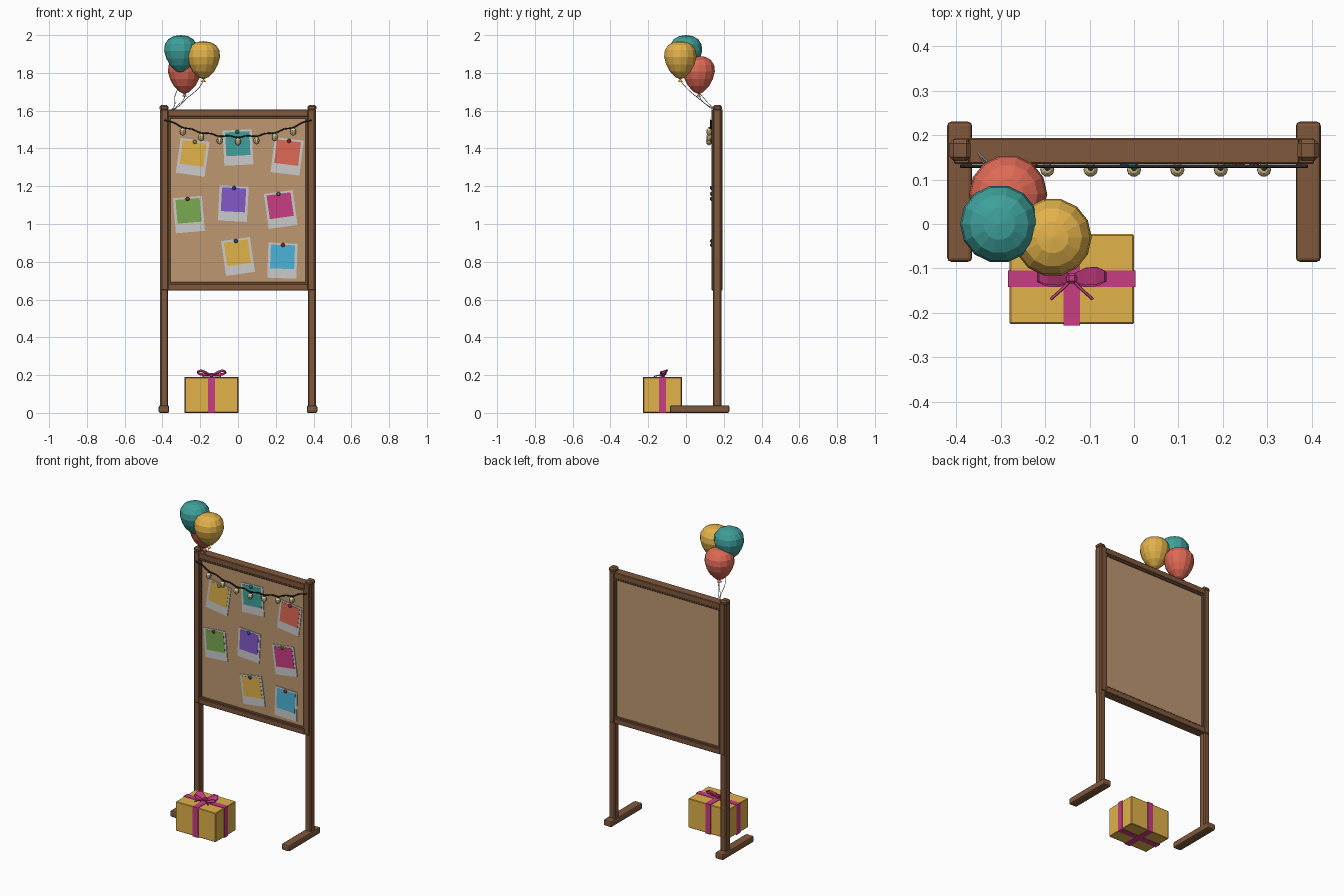
import bpy, bmesh, math
from mathutils import Vector

if "Cube" in bpy.data.objects:
    bpy.data.objects.remove(bpy.data.objects["Cube"])

def mat(name, r, g, b):
    m = bpy.data.materials.new(name)
    lin = [((c / 255 + 0.055) / 1.055) ** 2.4 for c in (r, g, b)]
    m.diffuse_color = (*lin, 1)
    m.use_nodes = True
    m.node_tree.nodes["Principled BSDF"].inputs["Base Color"].default_value = m.diffuse_color
    return m

WOOD = mat("wood", 128, 88, 60)
CORK = mat("cork", 190, 152, 114)
WHITE = mat("white", 225, 225, 225)
BLACK = mat("wire_black", 40, 40, 42)
BULB = mat("warm_glass", 225, 205, 150)
GOLD = mat("gold", 226, 178, 74)
TEAL = mat("teal", 62, 160, 155)
CORAL = mat("coral", 222, 105, 85)
GREEN = mat("green", 120, 170, 80)
PURPLE = mat("purple", 130, 90, 200)
PINK = mat("pink", 200, 60, 130)
SKY = mat("sky", 75, 180, 215)
BLUE = mat("blue", 50, 110, 200)
RED = mat("red", 205, 60, 60)

def finish(name, bm, m):
    bmesh.ops.recalc_face_normals(bm, faces=bm.faces[:])
    me = bpy.data.meshes.new(name)
    bm.to_mesh(me)
    bm.free()
    ob = bpy.data.objects.new(name, me)
    bpy.context.collection.objects.link(ob)
    me.materials.append(m)
    return ob

def box(name, lo, hi, m, bevel=0, segs=1):
    lo, hi = Vector(lo), Vector(hi)
    bm = bmesh.new()
    bmesh.ops.create_cube(bm, size=1)
    bmesh.ops.scale(bm, vec=hi - lo, verts=bm.verts)
    if bevel:
        bmesh.ops.bevel(bm, geom=bm.edges[:], offset=bevel, segments=segs,
                        profile=0.5, affect='EDGES')
    ob = finish(name, bm, m)
    ob.location = (lo + hi) / 2
    return ob

def lathe(name, profile, loc, m, n=12):
    """Revolve (radius, z) points around z."""
    bm = bmesh.new()
    rings = [[bm.verts.new((r * math.cos(2 * math.pi * i / n), r * math.sin(2 * math.pi * i / n), z))
              for i in range(n)] for r, z in profile]
    for a, b in zip(rings, rings[1:]):
        for i in range(n):
            bm.faces.new((a[i], a[(i + 1) % n], b[(i + 1) % n], b[i]))
    bm.faces.new(rings[0])
    bm.faces.new(rings[-1])
    bmesh.ops.remove_doubles(bm, verts=bm.verts[:], dist=1e-5)
    ob = finish(name, bm, m)
    ob.location = loc
    return ob

def tube(name, pts, radius, m, res=1):
    cu = bpy.data.curves.new(name, 'CURVE')
    cu.dimensions = '3D'
    cu.bevel_depth = radius
    cu.bevel_resolution = res
    cu.use_fill_caps = True
    sp = cu.splines.new('POLY')
    sp.points.add(len(pts) - 1)
    for p, co in zip(sp.points, pts):
        p.co = (*co, 1)
    cu.materials.append(m)
    ob = bpy.data.objects.new(name, cu)
    bpy.context.collection.objects.link(ob)
    return ob

# Stand: posts, caps, feet, side trims
for s, side in ((-1, "left"), (1, "right")):
    def sbox(part, x0, x1, y0, y1, z0, z1, bev, segs=1):
        a, b = sorted((s * x0, s * x1))
        box(f"{side}_{part}", (a, y0, z0), (b, y1, z1), WOOD, bev, segs)
    sbox("post", 0.37, 0.412, 0.143, 0.187, 0.02, 1.61, 0.006)
    sbox("post_cap", 0.368, 0.415, 0.142, 0.19, 1.6, 1.63, 0.009)
    sbox("foot", 0.364, 0.42, -0.085, 0.23, 0.005 - 0.005, 0.04, 0.009, 2)
    sbox("frame_stile", 0.37, 0.405, 0.135, 0.193, 0.65, 1.607, 0.003)
    sbox("inner_trim", 0.358, 0.372, 0.139, 0.188, 0.68, 1.572, 0.003)

# Rails and their inner trims
for name, z0, z1 in (("top", 1.57, 1.607), ("bottom", 0.648, 0.682)):
    box(name + "_rail", (-0.372, 0.135, z0), (0.372, 0.193, z1), WOOD, 0.003)
box("top_inner_trim", (-0.37, 0.139, 1.558), (0.37, 0.188, 1.572), WOOD, 0.003)
box("bottom_inner_trim", (-0.37, 0.139, 0.68), (0.37, 0.188, 0.692), WOOD, 0.003)

# Cork panel
box("cork_panel", (-0.365, 0.15, 0.67), (0.365, 0.18, 1.58), CORK)

# Photos: x, z, counter-clockwise tilt, picture colour, pin colour
photos = [(-0.24, 1.353, -8, GOLD, GOLD), (0.0, 1.405, 3, TEAL, TEAL),
          (0.26, 1.358, -7, CORAL, RED), (-0.26, 1.05, 5, GREEN, RED),
          (-0.025, 1.108, -3, PURPLE, BLUE), (0.226, 1.077, 8, PINK, GREEN),
          (0.0, 0.828, 8, GOLD, BLUE), (0.235, 0.806, -2, SKY, RED)]
for i, (x, z, deg, col, pin_col) in enumerate(photos, 1):
    t = math.radians(deg)
    up = Vector((-math.sin(t), 0, math.cos(t)))
    c = Vector((x, 0.147, z))
    card = box(f"photo_card_{i}", (-0.077, -0.002, -0.093), (0.077, 0.002, 0.093), WHITE)
    pic = box(f"photo_picture_{i}", (-0.064, -0.001, -0.063), (0.064, 0.001, 0.063), col)
    pin = lathe(f"push_pin_{i}", [(0.004, 0), (0.004, 0.004), (0.011, 0.008), (0.011, 0.013), (0.006, 0.018)],
                c + up * 0.083 + Vector((0, -0.001, 0)), pin_col, 8)
    card.location, pic.location = c, c + up * 0.02 + Vector((0, -0.0025, 0))
    card.rotation_euler.y = pic.rotation_euler.y = -t
    pin.rotation_euler.x = math.pi / 2

# Light garland
def wire_z(x):
    return 1.462 + 0.093 * (x / 0.39) ** 2 + 0.004 * math.cos(x * 2 * math.pi / 0.0975 + math.pi)
tube("garland_wire", [(x, 0.13, wire_z(x)) for x in (-0.39 + 0.78 * i / 48 for i in range(49))], 0.004, BLACK)
for i in range(7):
    x = (i - 3) * 0.0975
    z = wire_z(x)
    lathe(f"bulb_socket_{i + 1}", [(0.007, -0.012), (0.007, 0.002)], (x, 0.126, z), BLACK, 8)
    prof = [(0.016 * math.sin(a) + 1e-7, 0.02 * math.cos(a)) for a in (math.pi * k / 6 for k in range(7))]
    lathe(f"bulb_{i + 1}", prof, (x, 0.122, z - 0.022), BULB, 10)

# Gift box and ribbons
box("gift_box", (-0.28, -0.225, 0.003), (0, -0.023, 0.188), GOLD, 0.003)
box("ribbon_lengthwise", (-0.1585, -0.228, 0), (-0.1215, -0.02, 0.191), PINK)
box("ribbon_crosswise", (-0.283, -0.142, 0.0005), (0.003, -0.105, 0.1905), PINK)

# Bow: leaf-shaped loops tilted up at the back, knot, tails
loop = [(0, 0), (0.03, 0.003), (0.06, 0.01), (0.078, 0.02), (0.074, 0.031), (0.055, 0.036), (0.03, 0.024), (0, 0.006)]
for s, side in ((-1, "left"), (1, "right")):
    bm = bmesh.new()
    rows = []
    for u, w in loop:
        h = 0.007 + 0.014 * math.sin(math.pi * min(u / 0.085, 1))
        rows.append([bm.verts.new((-0.14 + s * u, -0.122 + w * 0.15 + k * h, 0.196 + w * 0.8 + k * h * 0.3))
                     for k in (-1, 1)])
    for i, a in enumerate(rows):
        b = rows[(i + 1) % len(rows)]
        bm.faces.new((a[0], a[1], b[1], b[0]))
    ob = finish(f"bow_loop_{side}", bm, PINK)
    so = ob.modifiers.new("thickness", 'SOLIDIFY')
    so.thickness = 0.003
    tube(f"bow_tail_{side}", [(-0.14, -0.125, 0.202), (-0.14 + s * 0.022, -0.147, 0.199),
                              (-0.14 + s * 0.047, -0.169, 0.193)], 0.003, PINK)
box("bow_knot", (-0.152, -0.134, 0.189), (-0.128, -0.11, 0.212), PINK, 0.006)

# Balloons with knots and strings gathered at the left post
anchor = Vector((-0.35, 0.16, 1.607))
body = [(0.006, -0.114), (0.013, -0.122), (0.003, -0.108), (0.026, -0.098), (0.057, -0.067),
        (0.077, -0.03), (0.088, 0.01), (0.084, 0.045), (0.066, 0.072), (0.036, 0.088), (1e-7, 0.093)]
for name, c, m in (("teal", (-0.303, 0, 1.907), TEAL), ("gold", (-0.183, -0.03, 1.875), GOLD),
                   ("coral", (-0.283, 0.067, 1.797), CORAL)):
    lathe(f"balloon_{name}", body, c, m, 14)
    start = Vector(c) + Vector((0, 0, -0.115))
    pts = []
    for k in range(13):
        t = k / 12
        p = start.lerp(anchor, t)
        wob = 0.007 * math.sin(t * 3 * math.pi)
        pts.append(p + Vector((wob, -wob * 0.5, -0.02 * math.sin(math.pi * t))))
    tube(f"balloon_string_{name}", pts, 0.0018, WHITE)
